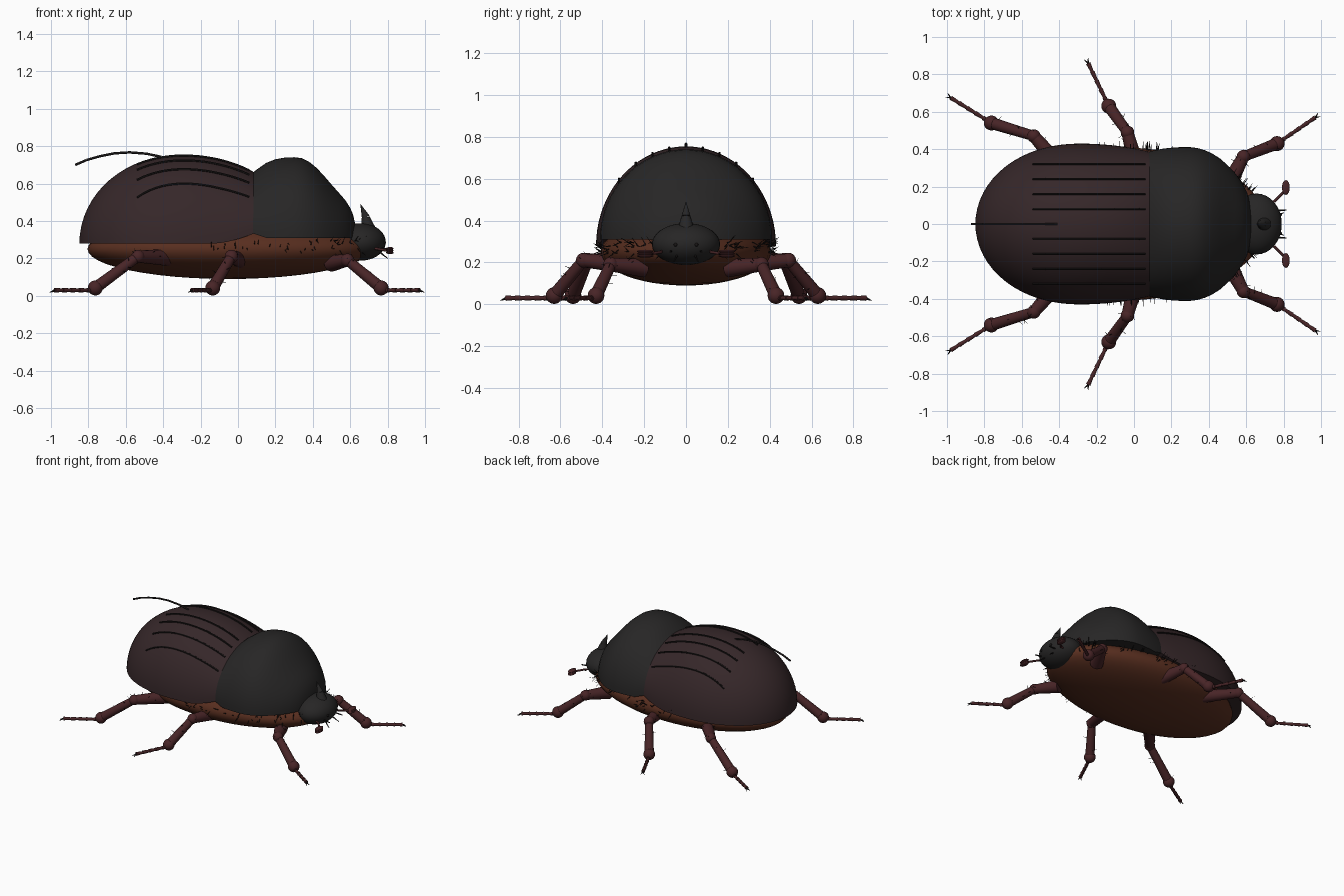
import bpy, bmesh, math, random
from mathutils import Vector, Matrix

if "Cube" in bpy.data.objects:
    bpy.data.objects.remove(bpy.data.objects["Cube"])

random.seed(4)

def material(name, rgb):
    m = bpy.data.materials.new(name)
    m.diffuse_color = (*rgb, 1)
    m.use_nodes = True
    m.node_tree.nodes["Principled BSDF"].inputs["Base Color"].default_value = m.diffuse_color
    return m

WING = material("wing_brown", (0.036, 0.020, 0.022))
SHELL = material("shell_black", (0.020, 0.019, 0.019))
BELLY = material("belly_rust", (0.10, 0.028, 0.014))
LEG = material("leg_maroon", (0.065, 0.018, 0.020))
DARK = material("hair_black", (0.010, 0.008, 0.008))

def finish(bm, name, mat, angle=50):
    bmesh.ops.recalc_face_normals(bm, faces=bm.faces)
    me = bpy.data.meshes.new(name)
    bm.to_mesh(me)
    bm.free()
    ob = bpy.data.objects.new(name, me)
    bpy.context.collection.objects.link(ob)
    me.materials.append(mat)
    bpy.ops.object.select_all(action='DESELECT')
    ob.select_set(True)
    bpy.context.view_layer.objects.active = ob
    bpy.ops.object.shade_smooth_by_angle(angle=math.radians(angle))
    return ob

def ball(bm, c, r, u=20, v=12):
    m = Matrix.Translation(c) @ Matrix.Diagonal((*r, 1))
    bmesh.ops.create_uvsphere(bm, u_segments=u, v_segments=v, radius=1, matrix=m)

def rod(bm, a, b, r1, r2, n=12):
    a, b = Vector(a), Vector(b)
    d = b - a
    m = Matrix.Translation((a + b) / 2) @ d.to_track_quat('Z', 'Y').to_matrix().to_4x4()
    bmesh.ops.create_cone(bm, cap_ends=True, segments=n, radius1=r1, radius2=r2,
                          depth=d.length, matrix=m)

def chain(bm, pts, r, n=8):
    for a, b in zip(pts, pts[1:]):
        rod(bm, a, b, r, r, n)

def dome(name, stations, mat, n=40):
    """Loft half-ellipse sections (x, half width, bottom z, top z)."""
    bm = bmesh.new()
    rings = []
    for x, w, b, t in stations:
        rings.append([bm.verts.new((x, w * math.cos(math.pi * i / n),
                                    b + (t - b) * math.sin(math.pi * i / n)))
                      for i in range(n + 1)])
    for p, q in zip(rings, rings[1:]):
        for i in range(n + 1):
            j = (i + 1) % (n + 1)
            bm.faces.new((p[i], p[j], q[j], q[i]))
    bm.faces.new(rings[0])
    bm.faces.new(rings[-1])
    return finish(bm, name, mat)

# wing cases
def wing_section(x):
    d = x + 0.29
    if d < 0:
        f = max(0.002, 1 - (-d / 0.558) ** 2.1) ** 0.5
        return x, 0.43 * f, 0.28, 0.28 + 0.475 * f
    w = 0.43 * math.sqrt(1 - (d / 0.85) ** 2)
    t = 0.28 + 0.475 * math.sqrt(1 - (d / 0.63) ** 2)
    return x, w, 0.28 + 0.055 * max(0, (x + 0.12) / 0.21) ** 1.5, t

xs = [-0.29 - 0.558 * math.cos(i / 16 * math.pi / 2) for i in range(17)]
xs += [-0.29 + 0.38 * i / 10 for i in range(1, 11)]
dome("wing_cases", [wing_section(x) for x in xs], WING)

# raised lines along the wing cases
bm = bmesh.new()
for y in (0.08, 0.16, 0.24, 0.32):
    for s in (1, -1):
        pts = []
        for i in range(19):
            x, w, b, t = wing_section(-0.54 + 0.60 * i / 18)
            pts.append((x, s * y, b + (t - b) * math.sqrt(1 - (y / w) ** 2) + 0.003))
        chain(bm, pts, 0.006, 6)
finish(bm, "wing_lines", DARK)

# thorax shield
profile = [(0.075, 0.385, 0.655), (0.10, 0.392, 0.675), (0.15, 0.402, 0.71), (0.20, 0.408, 0.73),
           (0.25, 0.411, 0.739), (0.30, 0.411, 0.741), (0.34, 0.406, 0.736), (0.38, 0.394, 0.717),
           (0.42, 0.376, 0.684), (0.46, 0.35, 0.642), (0.50, 0.315, 0.595), (0.54, 0.273, 0.55),
           (0.575, 0.224, 0.51), (0.60, 0.178, 0.47), (0.615, 0.135, 0.435), (0.625, 0.085, 0.39),
           (0.63, 0.015, 0.33)]
dome("thorax_shield", [(x, w, 0.31 + 0.025 * max(0, (0.15 - x) / 0.075), t)
                       for x, w, t in profile], SHELL)

# belly
bm = bmesh.new()
ball(bm, (-0.05, 0, 0.25), (0.755, 0.408, 0.16), 48, 24)
finish(bm, "belly", BELLY)

# fringe of hairs round the belly
bm = bmesh.new()
for i in range(110):
    a = random.uniform(-0.56, 0.56) * math.pi
    z = random.uniform(0.24, 0.30)
    p = Vector((-0.05 + 0.74 * math.cos(a), 0.40 * math.sin(a), z))
    d = Vector((math.cos(a) * 0.4, math.sin(a), random.uniform(-0.6, 0.8))).normalized()
    rod(bm, p, p + d * random.uniform(0.03, 0.055), 0.003, 0.0008, 4)
finish(bm, "belly_hairs", DARK)

# head, horn and eyes
bm = bmesh.new()
ball(bm, (0.655, 0, 0.288), (0.135, 0.163, 0.1), 32, 18)
finish(bm, "head", SHELL)
bm = bmesh.new()
rod(bm, (0.697, 0, 0.35), (0.683, 0, 0.42), 0.042, 0.022, 16)
rod(bm, (0.683, 0, 0.42), (0.655, 0, 0.49), 0.022, 0.001, 16)
finish(bm, "horn", SHELL)
bm = bmesh.new()
for s in (1, -1):
    ball(bm, (0.783, s * 0.05, 0.285), (0.009, 0.009, 0.009), 10, 8)
finish(bm, "eyes", DARK)

# mouth feelers
bm = bmesh.new()
for s in (1, -1):
    rod(bm, (0.75, s * 0.07, 0.255), (0.815, s * 0.075, 0.25), 0.006, 0.004, 6)
    rod(bm, (0.75, s * 0.04, 0.24), (0.80, s * 0.06, 0.20), 0.006, 0.002, 6)
finish(bm, "mouth_feelers", DARK)

# clubbed antennae
bm = bmesh.new()
for s in (1, -1):
    chain(bm, [(0.70, s * 0.11, 0.26), (0.75, s * 0.12, 0.25), (0.81, s * 0.18, 0.24)], 0.007)
    for k in (-1, 0, 1):
        ball(bm, (0.812, s * 0.195, 0.242 + k * 0.011), (0.021, 0.04, 0.008), 14, 8)
finish(bm, "antennae", LEG)

# rear bristle arching over the wing cases
bm = bmesh.new()
chain(bm, [(-0.41, 0, 0.743), (-0.49, 0, 0.76), (-0.58, 0, 0.767), (-0.66, 0, 0.762),
           (-0.74, 0, 0.746), (-0.81, 0, 0.726), (-0.87, 0, 0.70)], 0.0065)
finish(bm, "rear_bristle", DARK)

# legs: hip, knee, ankle, foot tip
LEGS = {
    "front": ((0.50, 0.20, 0.175), (0.585, 0.36, 0.19), (0.765, 0.43, 0.042), (0.97, 0.57, 0.03)),
    "middle": ((0.02, 0.28, 0.19), (-0.035, 0.49, 0.21), (-0.135, 0.63, 0.042), (-0.245, 0.86, 0.03)),
    "rear": ((-0.37, 0.28, 0.205), (-0.535, 0.47, 0.21), (-0.763, 0.54, 0.042), (-0.98, 0.675, 0.03)),
}
for name, pts in LEGS.items():
    for side, s in (("left", 1), ("right", -1)):
        hip, knee, ankle, tip = [Vector((p[0], s * p[1], p[2])) for p in pts]
        bm = bmesh.new()
        rod(bm, hip, knee, 0.046, 0.032, 16)
        ball(bm, knee, (0.036,) * 3)
        rod(bm, knee, ankle, 0.027, 0.032, 16)
        ball(bm, ankle, (0.04,) * 3)
        # five-jointed foot
        start = Vector((ankle.x, ankle.y, 0.03))
        for i in range(5):
            a, b = start.lerp(tip, i / 5), start.lerp(tip, (i + 1) / 5)
            rod(bm, a, b, 0.009, 0.013, 10)
        finish(bm, f"{name}_{side}_leg", LEG)
        # claws and leg hairs
        bm = bmesh.new()
        d = (tip - start).normalized()
        perp = Vector((-d.y, d.x, 0))
        for k in (1, -1):
            rod(bm, tip, tip + d * 0.026 + perp * k * 0.012 - Vector((0, 0, 0.012)), 0.006, 0.001, 6)
        for i in range(14):
            p = hip.lerp(knee, random.uniform(0.4, 1)) if i % 2 else knee.lerp(ankle, random.random())
            v = Vector((random.uniform(-1, 1), random.uniform(-1, 1), random.uniform(-0.2, 1))).normalized()
            rod(bm, p, p + v * 0.055, 0.003, 0.0008, 4)
        finish(bm, f"{name}_{side}_claws_and_hairs", DARK)
